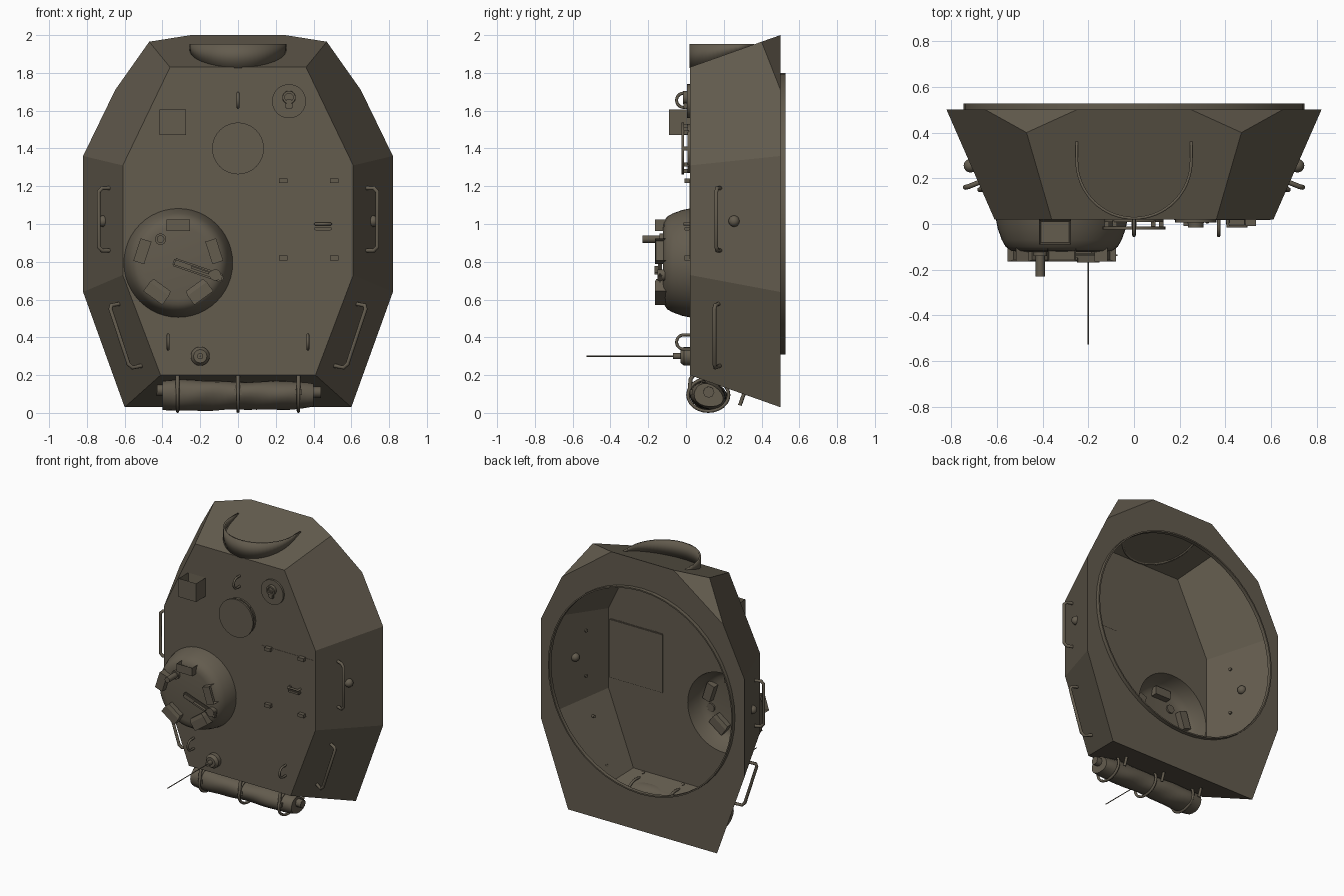
import bpy, bmesh, math
from mathutils import Vector, Matrix

cube = bpy.data.objects.get("Cube")
if cube:
    bpy.data.objects.remove(cube, do_unlink=True)

paint = bpy.data.materials.new("olive_drab_paint")
olive = (0.125, 0.106, 0.076, 1)
paint.diffuse_color = olive
paint.use_nodes = True
shader = paint.node_tree.nodes["Principled BSDF"]
shader.inputs["Base Color"].default_value = olive
shader.inputs["Roughness"].default_value = 0.8

ROOF, REAR = 0.02, 0.5
ROOF_AXIS = Matrix.Rotation(math.pi / 2, 4, 'X')   # local z becomes -y


def finish(name, mesh_builder, smooth=False):
    """Turn a bmesh into a named, painted object."""
    mesh = bpy.data.meshes.new(name)
    bmesh.ops.recalc_face_normals(mesh_builder, faces=mesh_builder.faces[:])
    mesh_builder.to_mesh(mesh)
    mesh_builder.free()
    mesh.materials.append(paint)
    part = bpy.data.objects.new(name, mesh)
    bpy.context.collection.objects.link(part)
    if smooth:
        bpy.ops.object.select_all(action='DESELECT')
        part.select_set(True)
        bpy.context.view_layer.objects.active = part
        bpy.ops.object.shade_smooth_by_angle(angle=math.radians(35))
    return part


def box(name, centre, size, turn=0, bevel=0.0):
    """Box centred on a point, turned about the roof normal."""
    bm = bmesh.new()
    bmesh.ops.create_cube(bm, size=1)
    bm.transform(Matrix.Translation(centre) @ Matrix.Rotation(-turn, 4, 'Y')
                 @ Matrix.Diagonal((*size, 1)))
    if bevel:
        bmesh.ops.bevel(bm, geom=bm.edges[:], offset=bevel, segments=2, affect='EDGES')
    return finish(name, bm)


def lathe(name, x, z, profile, steps=32):
    """Spin (radius, y) points about an axis along y."""
    bm = bmesh.new()
    points = [bm.verts.new((x + r, y, z)) for r, y in profile]
    edges = [bm.edges.new(pair) for pair in zip(points, points[1:])]
    bmesh.ops.spin(bm, geom=points + edges, cent=(x, 0, z), axis=(0, 1, 0),
                   angle=math.tau, steps=steps, use_merge=True)
    bmesh.ops.remove_doubles(bm, verts=bm.verts[:], dist=0.0001)
    return finish(name, bm, True)


def disc(name, x, z, radius, front, back=ROOF, steps=32):
    return lathe(name, x, z, [(0, front), (radius, front), (radius, back), (0, back)], steps)


def rod(name, path, radius, closed=False):
    """Round bar along a path."""
    curve = bpy.data.curves.new(name, 'CURVE')
    curve.dimensions = '3D'
    curve.bevel_depth = radius
    curve.bevel_resolution = 2
    curve.use_fill_caps = True
    spline = curve.splines.new('POLY')
    spline.points.add(len(path) - 1)
    for point, place in zip(spline.points, path):
        point.co = (*place, 1)
    spline.use_cyclic_u = closed
    spline.use_smooth = True
    curve.materials.append(paint)
    part = bpy.data.objects.new(name, curve)
    bpy.context.collection.objects.link(part)
    return part


def circle(x, z, y, radius, steps=48):
    return [(x + radius * math.cos(math.tau * i / steps), y,
             z + radius * math.sin(math.tau * i / steps)) for i in range(steps)]


def mirror_outline(half):
    return half + [(-x, y, z) for x, y, z in reversed(half)]


# Hull shell: faceted sides, roof with cupola opening, rear with ring opening
CUPOLA_X, CUPOLA_Z, CUPOLA_R = -0.316, 0.794, 0.288
RING_Z, RING_R = 1.055, 0.745
roof_half = [(0.41, ROOF, 0.2), (0.61, ROOF, 0.73), (0.61, ROOF, 1.31), (0.36, ROOF, 1.83)]
rear_half = [(0.6, REAR, 0.03), (0.82, REAR, 0.64), (0.82, REAR, 1.36),
             (0.65, REAR, 1.71), (0.25, REAR, 2)]
peak = (0.47, 0.4, 1.965)

bm = bmesh.new()
known = {}


def vert(place):
    if place not in known:
        known[place] = bm.verts.new(place)
    return known[place]


def face(places):
    bm.faces.new([vert(p) for p in places])


def loop_edges(places):
    ring = [vert(p) for p in places]
    return [bm.edges.get(pair) or bm.edges.new(pair) for pair in zip(ring, ring[1:] + ring[:1])]


def flip(places):
    return [(-x, y, z) for x, y, z in places]


for side in (list, flip):
    for i in range(2):
        face(side([roof_half[i], roof_half[i + 1], rear_half[i + 1], rear_half[i]]))
    face(side([roof_half[2], roof_half[3], peak, rear_half[3], rear_half[2]]))
    face(side([peak, rear_half[4], rear_half[3]]))
face([roof_half[0], rear_half[0], *flip([rear_half[0], roof_half[0]])])
face(mirror_outline([roof_half[3], peak, rear_half[4]]))
for outline, hole in ((roof_half, circle(CUPOLA_X, CUPOLA_Z, ROOF, CUPOLA_R)),
                      (rear_half, circle(0, RING_Z, REAR, RING_R - 0.01))):
    edges = loop_edges(mirror_outline(outline)) + loop_edges(hole)
    bmesh.ops.triangle_fill(bm, edges=edges, use_beauty=True, normal=(0, 1, 0))
finish("hull_shell", bm)

inner = RING_R - 0.01
lathe("turret_ring", 0, RING_Z, [(inner, REAR), (RING_R, REAR), (RING_R, 0.527),
                                 (inner, 0.527), (inner, REAR)], 48)

# Cupola with periscopes, hatch lever and pin
lathe("cupola", CUPOLA_X, CUPOLA_Z, [(CUPOLA_R, ROOF), (0.28, -0.02), (0.262, -0.07), (0.245, -0.1),
                                     (0.22, -0.117), (0.19, -0.122), (0, -0.122)], 48)
for i in range(5):
    angle = math.radians(90 + 72 * i)
    out = Vector((math.cos(angle), 0, math.sin(angle)))
    centre = Vector((CUPOLA_X, -0.12, CUPOLA_Z)) + out * 0.2
    scope = box("periscope", centre, (0.125, 0.09, 0.06), angle - math.pi / 2)
    bm = bmesh.new()
    bm.from_mesh(scope.data)
    window = max(bm.faces, key=lambda f: f.normal.dot(out))
    bmesh.ops.inset_region(bm, faces=[window], thickness=0.01, depth=-0.025)
    bm.to_mesh(scope.data)
    bm.free()
disc("cupola_pin", -0.41, 0.92, 0.02, -0.23, -0.11, 16)
disc("cupola_pin_collar", -0.41, 0.92, 0.03, -0.14, -0.11, 16)
box("hatch_lever", (-0.21, -0.137, 0.755), (0.28, 0.022, 0.045), -0.33, 0.008)
box("hatch_lever_grip", (-0.2, -0.155, 0.755), (0.1, 0.025, 0.012), -0.33)
disc("hatch_lever_pivot", -0.12, 0.73, 0.03, -0.15, -0.11, 20)

# Ventilator cap raised on posts
disc("vent_base", 0, 1.4, 0.13, 0.008)
disc("vent_cap", 0, 1.4, 0.137, -0.024, -0.01, 40)
for x, y, z in circle(0, 1.4, 0, 0.12, 8):
    box("vent_post", (x, y, z), (0.02, 0.03, 0.02))

# Sight box with an open top
sight = box("sight_box", (-0.345, -0.035, 1.538), (0.14, 0.11, 0.135))
bm = bmesh.new()
bm.from_mesh(sight.data)
top = max(bm.faces, key=lambda f: f.normal.z)
bmesh.ops.inset_region(bm, faces=[top], thickness=0.012, depth=-0.08)
bm.to_mesh(sight.data)
bm.free()

# Small roof fittings
disc("port_plate", 0.27, 1.65, 0.09, 0.006)
lathe("port_tube", 0.27, 1.67, [(0.022, 0), (0.022, -0.015), (0.034, -0.015), (0.036, ROOF)], 24)
box("port_stem", (0.27, -0.002, 1.635), (0.035, 0.02, 0.05), 0, 0.005)
lathe("antenna_base", -0.2, 0.3, [(0, -0.07), (0.016, -0.07), (0.016, -0.03), (0.035, -0.03),
                                  (0.05, -0.01), (0.05, ROOF)])
rod("antenna_rod", [(-0.2, -0.06, 0.3), (-0.2, -0.527, 0.3)], 0.003)
for x, z in ((0, 1.655), (-0.37, 0.375), (0.37, 0.375)):
    arc = [math.pi * i / 10 for i in range(11)]
    rod("lifting_eye", [(x, ROOF, z + 0.038)] + [
        (x, -0.012 - 0.038 * math.sin(a), z + 0.038 * math.cos(a)) for a in arc]
        + [(x, ROOF, z - 0.038)], 0.008)

# Side roof hatch with hinges and pull
box("side_hatch", (0.385, 0.024, 1.025), (0.43, 0.012, 0.43), 0, 0.004)
for x in (0.24, 0.51):
    for z in (0.82, 1.23):
        box("hatch_hinge", (x, 0.006, z), (0.045, 0.03, 0.024))
box("hatch_pull_plate", (0.45, 0.006, 0.975), (0.09, 0.03, 0.02), 0, 0.004)
rod("hatch_pull", [(0.41, ROOF, 1), (0.41, -0.01, 1), (0.49, -0.01, 1), (0.49, ROOF, 1)], 0.008)

# Grab rails and bolts on both flanks
for s in (-1, 1):
    rod("upper_grab_rail", [(s * 0.67, 0.185, 0.86), (s * 0.72, 0.165, 0.86), (s * 0.738, 0.16, 0.88),
                            (s * 0.738, 0.16, 1.17), (s * 0.72, 0.165, 1.19),
                            (s * 0.67, 0.185, 1.19)], 0.011)
    rod("lower_grab_rail", [(s * 0.51, 0.18, 0.25), (s * 0.56, 0.155, 0.24), (s * 0.58, 0.15, 0.26),
                            (s * 0.675, 0.15, 0.55), (s * 0.67, 0.155, 0.57),
                            (s * 0.61, 0.18, 0.58)], 0.011)
    bm = bmesh.new()
    bmesh.ops.create_uvsphere(bm, u_segments=16, v_segments=10, radius=0.03)
    bm.transform(Matrix.Translation((s * 0.715, 0.255, 1.015)))
    finish("flank_bolt", bm, True)

# Half-round splash guard sitting on the sloped rear plate
GUARD_R, GUARD_Y = 0.25, 0.275
plan = [(GUARD_R * math.cos(a), GUARD_Y - GUARD_R * math.sin(a))
        for a in (math.pi * i / 32 for i in range(33))]
plan = [(GUARD_R, 0.36)] + plan + [(-GUARD_R, 0.36)]
bm = bmesh.new()
columns = [(bm.verts.new((x, y, 1.825 + (y - ROOF) * 0.354)), bm.verts.new((x, y, 1.952)))
           for x, y in plan]
for a, b in zip(columns, columns[1:]):
    bm.faces.new((a[0], b[0], b[1], a[1]))
guard = finish("splash_guard", bm, True)
wall = guard.modifiers.new("thickness", 'SOLIDIFY')
wall.thickness, wall.offset = 0.012, 0

# Rolled tarpaulin with gentle folds, tapering to one end
bm = bmesh.new()
rings = []
for i in range(25):
    t = i / 24
    scale = 0.95 + 0.05 * math.sin(9 * t) - 0.22 * t ** 6
    ring = []
    for j in range(20):
        a = math.tau * j / 20
        fold = scale * (1 + 0.05 * math.sin(3 * a + 8 * t) * math.sin(14 * t))
        offset = Matrix.Rotation(-0.35, 2) @ Vector((0.105 * math.cos(a), 0.078 * math.sin(a)))
        ring.append(bm.verts.new((-0.4 + 0.8 * t, 0.118 + offset.x * fold, 0.092 + offset.y * fold)))
    rings.append(ring)
for a, b in zip(rings, rings[1:]):
    for j in range(20):
        k = (j + 1) % 20
        bm.faces.new((a[j], a[k], b[k], b[j]))
bm.faces.new(rings[0])
bm.faces.new(rings[-1])
finish("rolled_tarpaulin", bm, True)
rod("tarpaulin_core", [(-0.43, 0.12, 0.12), (0.44, 0.12, 0.11)], 0.03)

# Straps holding the roll, with pins on the lower plate
for x in (-0.32, 0, 0.32):
    loop = [(x, 0.118 + 0.108 * math.cos(a), 0.095 + 0.086 * math.sin(a))
            for a in (math.tau * i / 24 for i in range(24))]
    rod("strap", loop, 0.009, True)
    box("strap_buckle", (x, 0.03, 0.11), (0.035, 0.02, 0.03))
    rod("strap_hook", [(x, 0.04, 0.2), (x, 0.025, 0.18), (x, 0.02, 0.13)], 0.011)
    rod("strap_pin", [(x, 0.31, 0.11), (x, 0.285, 0.04)], 0.01)
